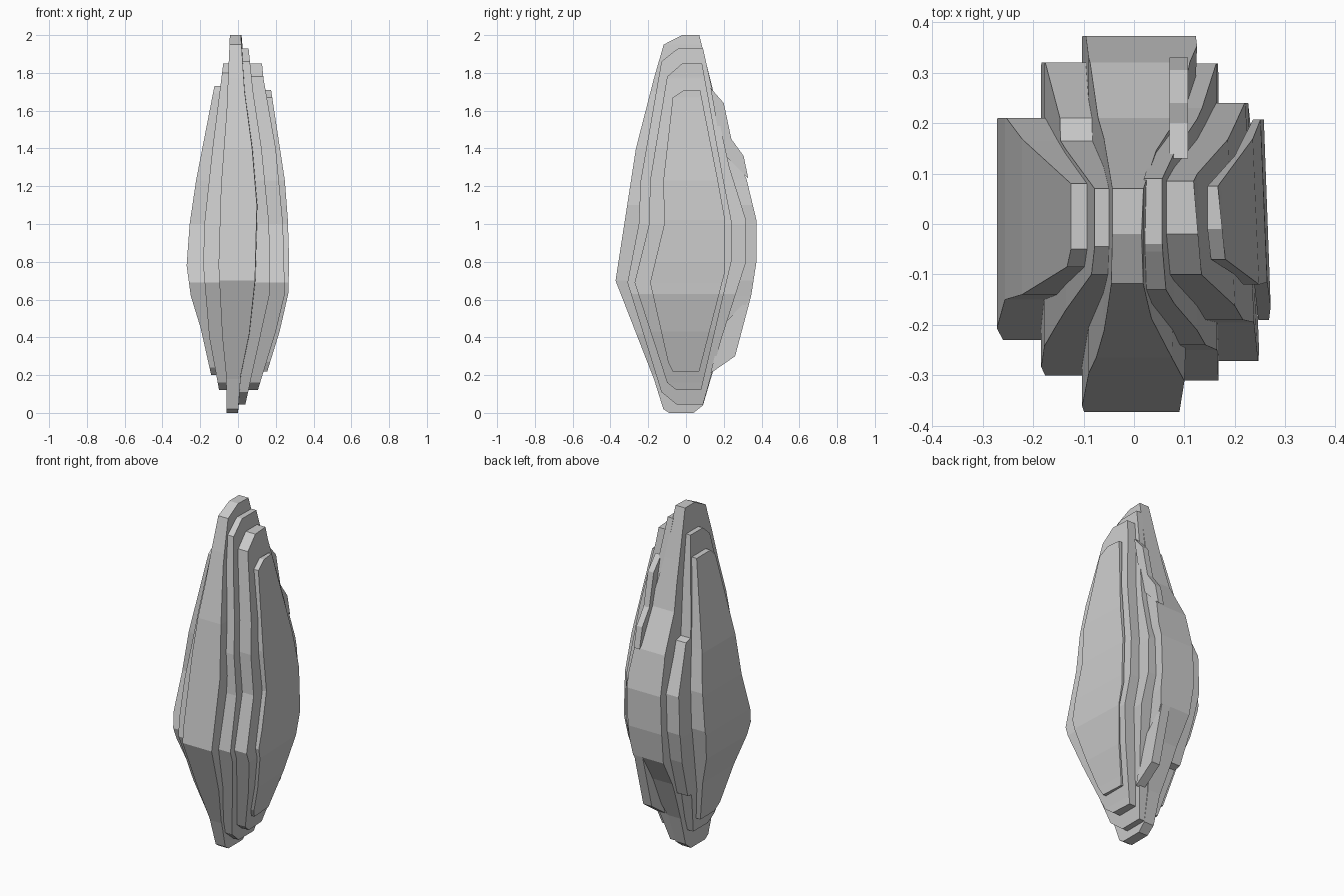
import bpy, bmesh


def at(profile, z):
    # linear interpolation in a list of (z, value) sorted by rising z
    if z <= profile[0][0]:
        return profile[0][1]
    for (z0, v0), (z1, v1) in zip(profile, profile[1:]):
        if z <= z1:
            return v0 + (v1 - v0) * (z - z0) / (z1 - z0)
    return profile[-1][1]


def slab(name, front, back, inner, outer, back_scale=1.0):
    # stack of four-sided sections following the front, back and side profiles
    lo, hi = front[0][0], front[-1][0]
    zs = sorted({p[0] for prof in (front, back, inner, outer) for p in prof
                 if lo <= p[0] <= hi} | {lo, hi})
    bm = bmesh.new()
    rows = []
    for z in zs:
        yf, yb, xi, xo = (at(p, z) for p in (front, back, inner, outer))
        rows.append([bm.verts.new(c) for c in (
            (xi, yf, z), (xo, yf, z), (xo * back_scale, yb, z), (xi, yb, z))])
    for a, b in zip(rows, rows[1:]):
        for i in range(4):
            j = (i + 1) % 4
            bm.faces.new((a[i], a[j], b[j], b[i]))
    bm.faces.new(rows[0][::-1])
    bm.faces.new(rows[-1])
    finish(name, bm)


def chip(name, outline, x0, x1):
    # thin plate with a yz outline
    bm = bmesh.new()
    a = [bm.verts.new((x0, y, z)) for y, z in outline]
    b = [bm.verts.new((x1, y, z)) for y, z in outline]
    bm.faces.new(a)
    bm.faces.new(b[::-1])
    for i in range(len(a)):
        j = (i + 1) % len(a)
        bm.faces.new((a[i], a[j], b[j], b[i]))
    finish(name, bm)


def finish(name, bm):
    bmesh.ops.recalc_face_normals(bm, faces=bm.faces)
    me = bpy.data.meshes.new(name)
    bm.to_mesh(me)
    bm.free()
    bpy.context.collection.objects.link(bpy.data.objects.new(name, me))


# side surfaces, as (z, x)
core_l = [(0, -.06), (.2, -.063), (.4, -.083), (.78, -.103), (1.2, -.09), (1.6, -.06), (2, -.043)]
core_r = [(0, 0), (.2, .015), (.42, .06), (.7, .09), (1.1, .1), (1.4, .075), (1.7, .035), (2, .015)]
left1 = [(.12, -.1), (.4, -.152), (.78, -.184), (1, -.178), (1.4, -.135), (1.85, -.078)]
left2 = [(.2, -.142), (.45, -.198), (.62, -.25), (.78, -.272), (1, -.256), (1.23, -.222), (1.73, -.125)]
right1 = [(.04, .038), (.3, .095), (.63, .168), (1, .165), (1.4, .125), (1.7, .08), (1.93, .056)]
right2 = [(.12, .105), (.43, .2), (.63, .248), (1, .238), (1.4, .2), (1.77, .135), (1.85, .127)]
right3 = [(.22, .155), (.43, .22), (.63, .266), (.8, .271), (1.02, .264), (1.23, .248), (1.71, .175)]

# central slab
slab("core_right", [(0, -.09), (.02, -.12), (.18, -.17), (.7, -.373), (1.4, -.265), (1.77, -.17), (1.95, -.118), (2, -.02)],
     [(0, .04), (.04, .09), (.21, .14), (.46, .25), (.62, .345), (.8, .373), (1.02, .373), (1.24, .32), (1.45, .21), (1.72, .14), (2, .07)],
     core_l, core_r, 1.25)

# left slabs; the first has a stepped ledge at the back
slab("left_slab_inner", [(.12, -.06), (.16, -.11), (.69, -.3), (1.23, -.2), (1.8, -.1), (1.85, -.045)],
     [(.12, .075), (.38, .16), (.39, .2), (.62, .28), (.8, .32), (1.02, .32), (1.29, .21), (1.3, .165), (1.85, .07)],
     core_l, left1)
slab("left_slab_outer", [(.2, -.06), (.24, -.1), (.69, -.23), (1, -.15), (1.23, -.14), (1.69, -.085), (1.73, -.05)],
     [(.2, .07), (.8, .21), (1.02, .21), (1.25, .165), (1.73, .08)], left1, left2)

# right slabs
slab("right_slab_inner", [(.045, -.05), (.11, -.13), (.69, -.31), (1, -.25), (1.23, -.24), (1.86, -.13), (1.92, -.055), (1.93, -.04)],
     [(.045, .09), (.4, .19), (.8, .318), (1.02, .318), (1.3, .23), (1.93, .09)], core_r, right1)
slab("right_slab_middle", [(.12, -.05), (.16, -.1), (.69, -.272), (1, -.195), (1.23, -.19), (1.78, -.1), (1.85, -.02)],
     [(.12, .08), (.8, .24), (1.02, .24), (1.25, .195), (1.85, .085)], right1, right2, .93)
slab("right_slab_outer", [(.22, -.07), (.27, -.095), (.69, -.19), (1, -.115), (1.23, -.12), (1.67, -.07), (1.71, -.01)],
     [(.22, .07), (.75, .207), (1.02, .207), (1.25, .165), (1.71, .075)], right2, right3, .95)

# splinters on the back
chip("upper_splinter", [(.13, 1.72), (.2, 1.64), (.24, 1.45), (.305, 1.36), (.33, 1.24), (.19, 1.38)], .07, .107)
chip("lower_splinter", [(.13, .21), (.26, .3), (.345, .62), (.19, .46)], .04, .095)
